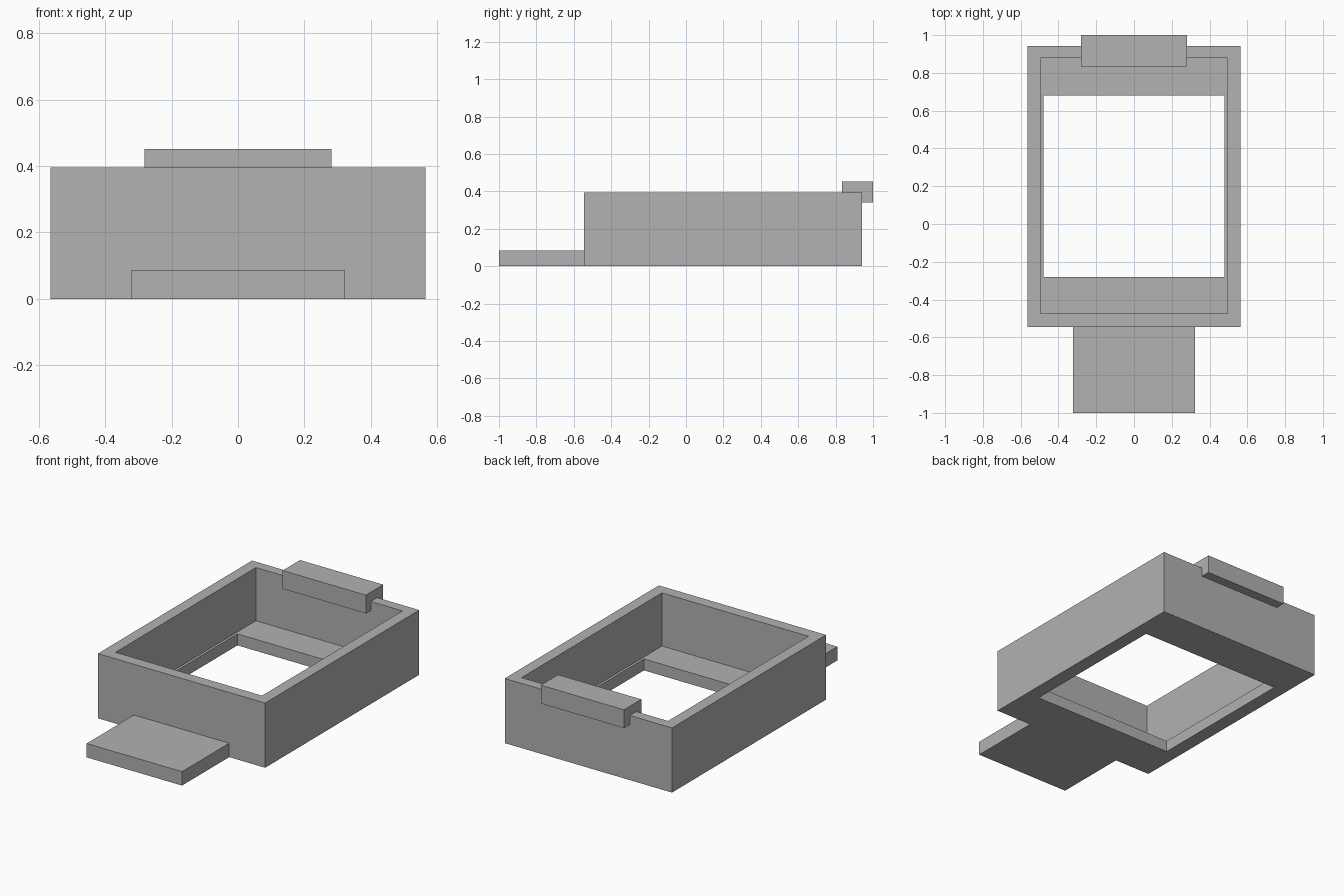
import bpy, bmesh

cube = bpy.data.objects.get("Cube")
if cube:
    bpy.data.objects.remove(cube, do_unlink=True)

grey = bpy.data.materials.new("plain_grey")
grey.use_nodes = True
grey.diffuse_color = (0.445, 0.445, 0.445, 1)
grey.node_tree.nodes["Principled BSDF"].inputs["Base Color"].default_value = grey.diffuse_color


def finish(name, bm):
    bmesh.ops.recalc_face_normals(bm, faces=bm.faces)
    mesh = bpy.data.meshes.new(name)
    bm.to_mesh(mesh)
    bm.free()
    mesh.materials.append(grey)
    obj = bpy.data.objects.new(name, mesh)
    bpy.context.collection.objects.link(obj)
    return obj


def bridge(bm, a, b):
    n = len(a)
    for i in range(n):
        j = (i + 1) % n
        bm.faces.new((a[i], a[j], b[j], b[i]))


def rect_loop(bm, half_x, y0, y1, z):
    corners = ((-half_x, y0), (half_x, y0), (half_x, y1), (-half_x, y1))
    return [bm.verts.new((x, y, z)) for x, y in corners]


def extrude_x(name, profile, half_x):
    """Solid from a (y, z) outline, running across x."""
    bm = bmesh.new()
    left, right = ([bm.verts.new((x, y, z)) for y, z in profile]
                   for x in (-half_x, half_x))
    bridge(bm, left, right)
    bm.faces.new(left)
    bm.faces.new(right)
    return finish(name, bm)


# Open tray: walls with a floor ledge around a rectangular opening
outer = (0.565, -0.545, 0.942)
inner = (0.495, -0.475, 0.88)
opening = (0.48, -0.28, 0.68)
height, floor = 0.395, 0.07
bm = bmesh.new()
sections = ((outer, 0), (outer, height), (inner, height),
            (inner, floor), (opening, floor), (opening, 0))
loops = [rect_loop(bm, *rect, z) for rect, z in sections]
for k, loop in enumerate(loops):
    bridge(bm, loop, loops[(k + 1) % len(loops)])
finish("tray_body", bm)

# Flat tab at the front
extrude_x("front_tab", [(-1, 0), (-0.545, 0), (-0.545, 0.085), (-1, 0.085)], 0.322)

# Channel-shaped clip straddling the back wall
extrude_x("back_clip", [(0.833, 0.34), (0.88, 0.34), (0.88, height), (0.942, height),
                        (0.942, 0.34), (1, 0.34), (1, 0.452), (0.833, 0.452)], 0.281)
